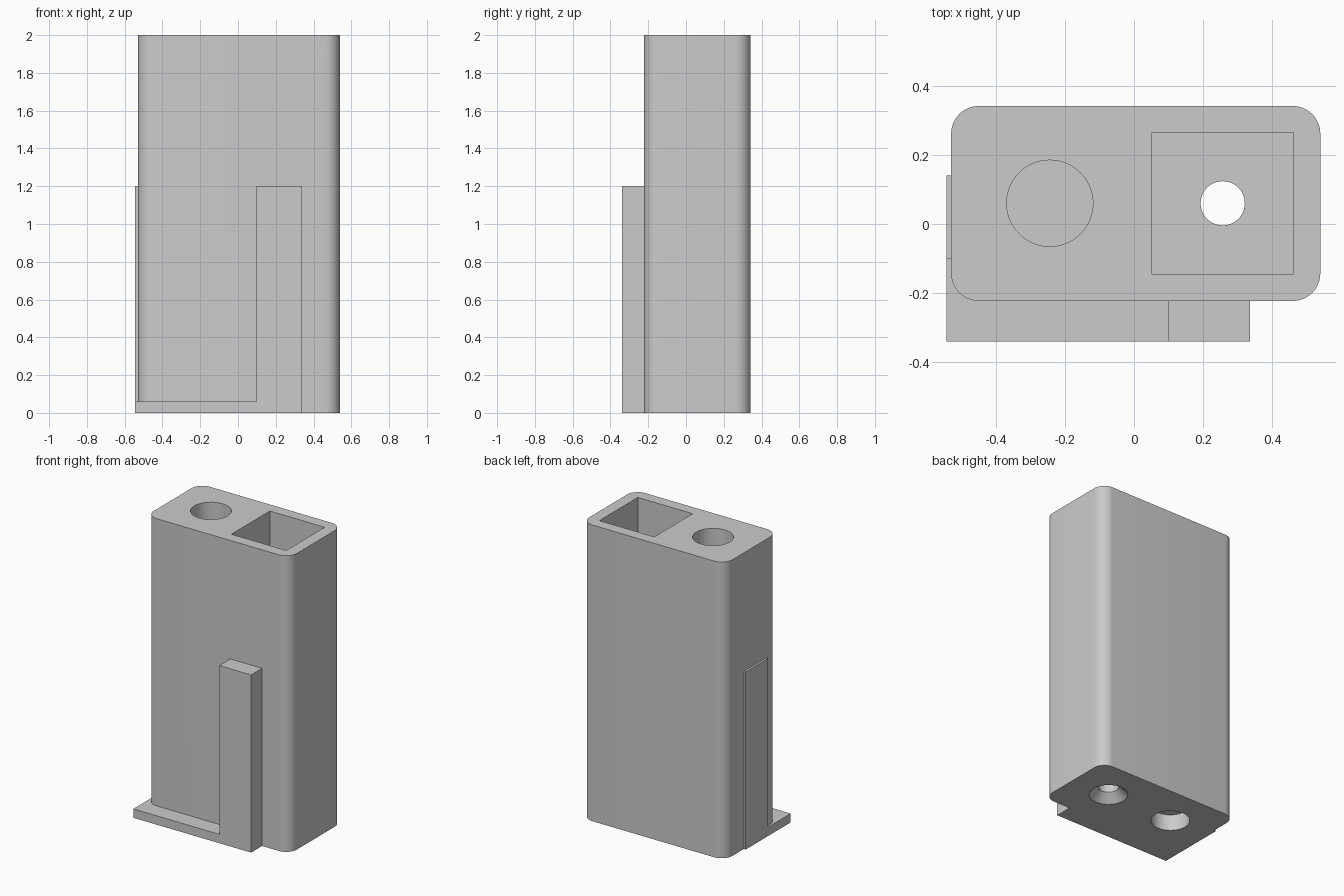
import bpy, bmesh, math

if "Cube" in bpy.data.objects:
    bpy.data.objects.remove(bpy.data.objects["Cube"])

grey = bpy.data.materials.new("plain_grey")
grey.diffuse_color = (0.6, 0.6, 0.6, 1)
grey.use_nodes = True
grey.node_tree.nodes["Principled BSDF"].inputs["Base Color"].default_value = grey.diffuse_color


def loft(name, rings):
    """Solid from matching rings of points, closed at both ends."""
    bm = bmesh.new()
    loops = [[bm.verts.new(p) for p in ring] for ring in rings]
    n = len(loops[0])
    bm.faces.new(loops[0])
    bm.faces.new(loops[-1])
    for a, b in zip(loops, loops[1:]):
        for i in range(n):
            j = (i + 1) % n
            bm.faces.new((a[i], a[j], b[j], b[i]))
    bmesh.ops.recalc_face_normals(bm, faces=bm.faces)
    mesh = bpy.data.meshes.new(name)
    bm.to_mesh(mesh)
    bm.free()
    ob = bpy.data.objects.new(name, mesh)
    bpy.context.collection.objects.link(ob)
    mesh.materials.append(grey)
    return ob


def box(name, x0, x1, y0, y1, z0, z1):
    return loft(name, [[(x0, y0, z), (x1, y0, z), (x1, y1, z), (x0, y1, z)]
                       for z in (z0, z1)])


def round_hole(name, cx, cy, sections, n=64):
    """Turned cutter from (radius, z) sections."""
    angles = [2 * math.pi * i / n for i in range(n)]
    return loft(name, [[(cx + r * math.cos(a), cy + r * math.sin(a), z) for a in angles]
                       for r, z in sections])


def rounded_block(name, x0, x1, y0, y1, z0, z1, r, steps=10):
    pts = []
    corners = [(x1 - r, y1 - r), (x0 + r, y1 - r), (x0 + r, y0 + r), (x1 - r, y0 + r)]
    for q, (cx, cy) in enumerate(corners):
        for i in range(steps + 1):
            a = math.pi / 2 * (q + i / steps)
            pts.append((cx + r * math.cos(a), cy + r * math.sin(a)))
    return loft(name, [[(x, y, z) for x, y in pts] for z in (z0, z1)])


def combine(target, tool, operation):
    mod = target.modifiers.new("combine", 'BOOLEAN')
    mod.operation, mod.object, mod.solver = operation, tool, 'EXACT'
    bpy.context.view_layer.objects.active = target
    bpy.ops.object.modifier_apply(modifier=mod.name)
    bpy.data.objects.remove(tool, do_unlink=True)


# Tall rounded housing
housing = rounded_block("housing", -0.53, 0.54, -0.223, 0.342, 0, 2, 0.08)

# Foot plate with a front post and a thin side post
combine(housing, box("foot_plate", -0.544, 0.336, -0.34, 0.14, 0, 0.06), 'UNION')
combine(housing, box("front_post", 0.098, 0.336, -0.34, -0.19, 0, 1.2), 'UNION')
combine(housing, box("side_post", -0.544, -0.50, -0.10, 0.14, 0, 1.2), 'UNION')

# Square pocket and round pocket, open at the top
combine(housing, box("square_pocket", 0.052, 0.462, -0.145, 0.265, 0.12, 2.1), 'DIFFERENCE')
combine(housing, round_hole("round_pocket", -0.244, 0.06, [(0.125, 0.18), (0.125, 2.1)]),
        'DIFFERENCE')

# Countersunk through hole below the square pocket, blind recess below the round one
combine(housing, round_hole("countersunk_hole", 0.257, 0.06,
                            [(0.12, -0.1), (0.12, 0), (0.064, 0.055), (0.064, 0.3)]),
        'DIFFERENCE')
combine(housing, round_hole("bottom_recess", -0.244, 0.06, [(0.12, -0.1), (0.12, 0.11)]),
        'DIFFERENCE')

# Soft rounded corners, crisp edges
bpy.ops.object.select_all(action='DESELECT')
housing.select_set(True)
bpy.context.view_layer.objects.active = housing
bpy.ops.object.shade_smooth_by_angle(angle=math.radians(30))
